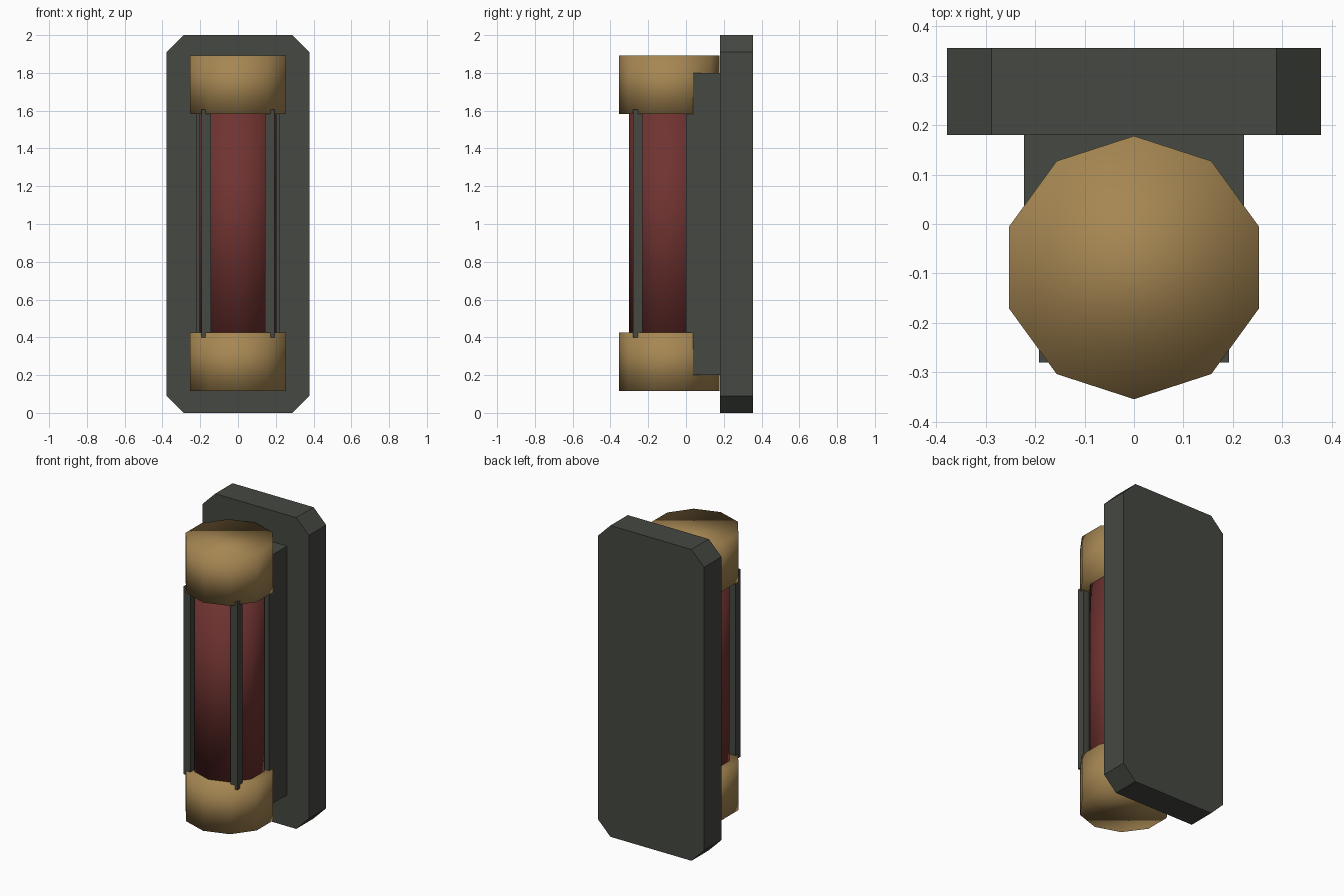
import bpy, bmesh
from math import sin, cos, pi
from mathutils import Vector

if "Cube" in bpy.data.objects:
    bpy.data.objects.remove(bpy.data.objects["Cube"])


def material(name, rgb):
    m = bpy.data.materials.new(name)
    m.diffuse_color = (*rgb, 1)
    m.use_nodes = True
    m.node_tree.nodes["Principled BSDF"].inputs["Base Color"].default_value = m.diffuse_color
    return m


DARK = material("dark_metal", (0.06, 0.065, 0.055))
BRASS = material("brass", (0.38, 0.24, 0.085))
RED = material("red_glass", (0.16, 0.033, 0.03))


def extrude(name, points, direction, mat, smooth=False):
    """Closed solid made by sweeping a flat outline along a direction."""
    bm = bmesh.new()
    face = bm.faces.new([bm.verts.new(p) for p in points])
    res = bmesh.ops.extrude_face_region(bm, geom=[face], use_keep_orig=True)
    moved = [g for g in res["geom"] if isinstance(g, bmesh.types.BMVert)]
    bmesh.ops.translate(bm, verts=moved, vec=Vector(direction))
    bmesh.ops.recalc_face_normals(bm, faces=bm.faces)
    for f in bm.faces:
        f.smooth = smooth
    mesh = bpy.data.meshes.new(name)
    bm.to_mesh(mesh)
    bm.free()
    mesh.materials.append(mat)
    ob = bpy.data.objects.new(name, mesh)
    bpy.context.collection.objects.link(ob)
    return ob


def box(name, x0, x1, y0, y1, z0, z1, mat):
    pts = [(x0, y0, z0), (x1, y0, z0), (x1, y1, z0), (x0, y1, z0)]
    return extrude(name, pts, (0, 0, z1 - z0), mat)


def drum(name, radius, z0, z1, mat, sides=10, cy=-0.088):
    pts = [(radius * sin(2 * pi * i / sides), cy + radius * cos(2 * pi * i / sides), z0)
           for i in range(sides)]
    return extrude(name, pts, (0, 0, z1 - z0), mat, smooth=True)


# Wall plate with clipped corners
w, c, y0, y1 = 0.378, 0.09, 0.18, 0.356
outline = [(-w + c, 0), (w - c, 0), (w, c), (w, 2 - c),
           (w - c, 2), (-w + c, 2), (-w, 2 - c), (-w, c)]
extrude("back_plate", [(x, y0, z) for x, z in outline], (0, y1 - y0, 0), DARK)

# Raised mounting block
box("mounting_block", -0.222, 0.222, 0.0, 0.18, 0.2, 1.8, DARK)

# Glass tube and its two end caps
drum("lamp_tube", 0.213, 0.40, 1.60, RED)
drum("lower_cap", 0.266, 0.115, 0.425, BRASS)
drum("upper_cap", 0.266, 1.582, 1.892, BRASS)

# Guard bars at the front corners
for side, x in (("left", -0.167), ("right", 0.167)):
    box(side + "_guard_bar", x - 0.025, x + 0.025, -0.28, -0.23, 0.4, 1.606, DARK)
